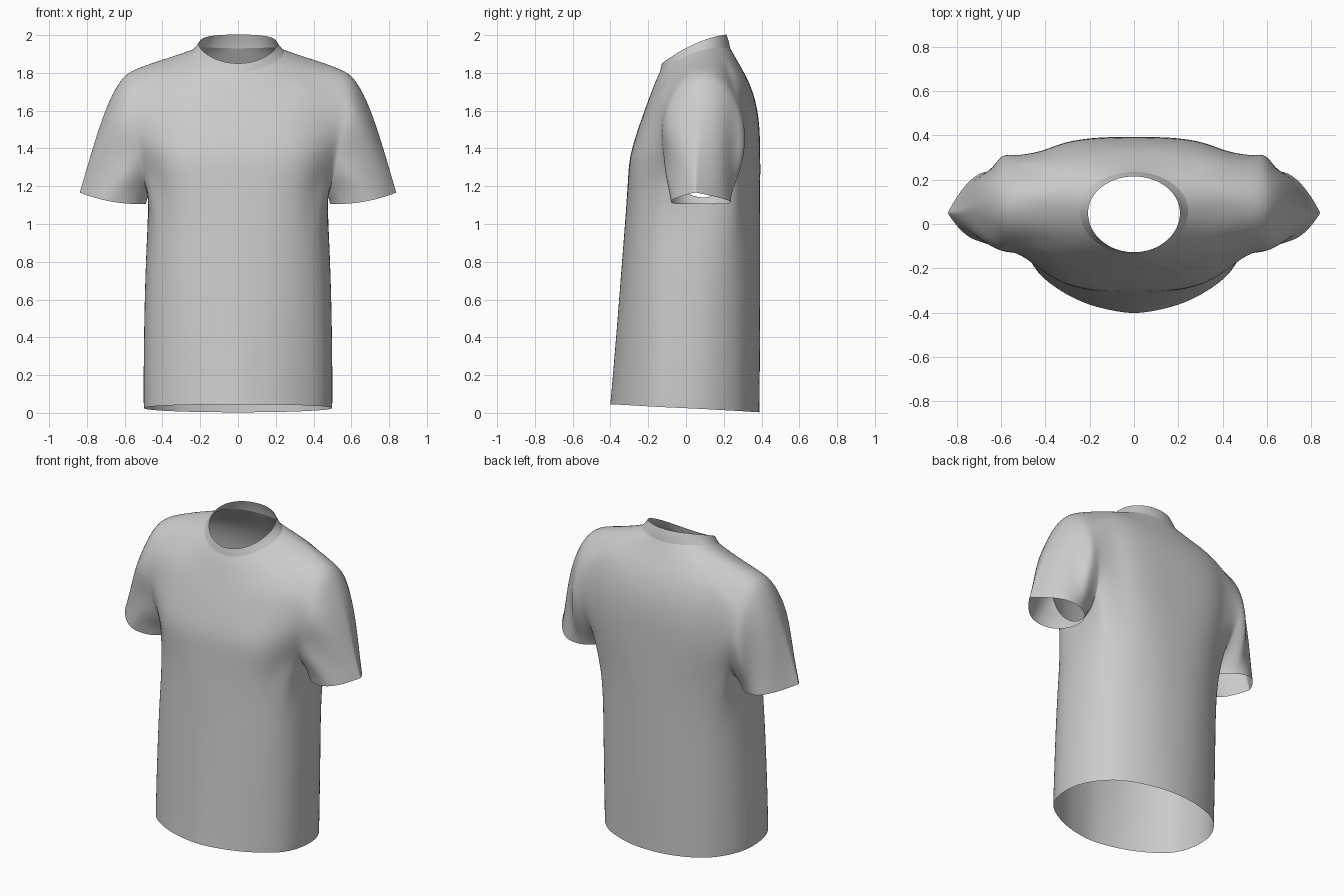
import bpy, bmesh, math
from mathutils import Vector

if "Cube" in bpy.data.objects:
    bpy.data.objects.remove(bpy.data.objects["Cube"])

N = 40          # columns around the body
HALF = 4        # armhole half width in columns
LOW, TOP = 5, 10  # rows bounding the armhole

# Rows: side x, y, z, front y, z, back y, z, front squareness, back squareness
ROWS = [
    (.500, .00, .025, -.372, .045, .390, .003, 2.35, 2.15),
    (.502, .00, .080, -.368, .095, .390, .065, 2.35, 2.15),
    (.500, .01, .400, -.350, .40, .394, .40, 2.4, 2.2),
    (.492, .03, .750, -.332, .75, .394, .75, 2.5, 2.25),
    (.480, .06, 1.00, -.319, 1.00, .394, 1.00, 2.6, 2.4),
    (.472, .08, 1.14, -.312, 1.15, .394, 1.15, 2.8, 2.6),
    (.490, .08, 1.28, -.307, 1.26, .394, 1.28, 3.0, 2.9),
    (.520, .08, 1.42, -.300, 1.35, .394, 1.42, 3.0, 3.0),
    (.550, .09, 1.56, -.272, 1.45, .388, 1.55, 2.7, 2.8),
    (.570, .09, 1.69, -.242, 1.54, .368, 1.66, 2.4, 2.5),
    (.575, .09, 1.80, -.213, 1.62, .335, 1.75, 2.2, 2.2),
    (.470, .09, 1.848, -.187, 1.69, .298, 1.82, 2.0, 2.0),
    (.340, .08, 1.880, -.160, 1.76, .260, 1.885, 2.0, 2.0),
    (.245, .06, 1.912, -.138, 1.805, .235, 1.93, 2.0, 2.0),
]
COLLAR = [ROWS[-1],
          (.222, .055, 1.935, -.133, 1.83, .228, 1.965, 2.0, 2.0),
          (.208, .05, 1.955, -.128, 1.850, .215, 2.003, 2.0, 2.0)]


def ring(r):
    sx, sy, sz, fy, fz, by, bz, fsq, bsq = r
    pts = []
    for i in range(N):
        a = 2 * math.pi * i / N
        c, s = math.cos(a), math.sin(a)
        e = 2 / (bsq if s > 0 else fsq)
        x = sx * math.copysign(abs(c) ** e, c)
        y = sy + ((by - sy) if s > 0 else (fy - sy)) * abs(s) ** e
        z = sz + (bz - fz) / 2 * s + ((bz + fz) / 2 - sz) * s * s
        # drape folds and a centre front ridge that fade out toward the chest
        fade = max(0, 1 - z / 1.2)
        y += .008 * fade * math.cos(8 * a) * abs(c * s)
        if s < 0:
            y -= .036 * fade * max(0, 1 - abs(x) / .28)
        pts.append(Vector((x, y, z)))
    return pts


def loft(bm, rows):
    grid = [[bm.verts.new(p) for p in ring(r)] for r in rows]
    for lo, hi in zip(grid, grid[1:]):
        for i in range(N):
            k = (i + 1) % N
            bm.faces.new((lo[i], lo[k], hi[k], hi[i]))
    return grid


def finish(bm, name):
    bmesh.ops.recalc_face_normals(bm, faces=bm.faces)
    for f in bm.faces:
        f.smooth = True
    me = bpy.data.meshes.new(name)
    bm.to_mesh(me)
    bm.free()
    ob = bpy.data.objects.new(name, me)
    bpy.context.collection.objects.link(ob)
    mod = ob.modifiers.new("smooth", 'SUBSURF')
    mod.levels = mod.render_levels = 2
    return ob


# Torso
bm = bmesh.new()
grid = loft(bm, ROWS)

for side in (1, -1):
    mid = 0 if side == 1 else N // 2

    def col(d):
        return (mid + d * side) % N

    # Armhole opening, rounded to an ellipse
    loop = [grid[LOW][col(d)] for d in range(0, HALF)]
    loop += [grid[j][col(HALF)] for j in range(LOW, TOP)]
    loop += [grid[TOP][col(d)] for d in range(HALF, -HALF, -1)]
    loop += [grid[j][col(-HALF)] for j in range(TOP, LOW, -1)]
    loop += [grid[LOW][col(d)] for d in range(-HALF, 0)]
    inner = [grid[j][col(d)] for j in range(LOW + 1, TOP)
             for d in range(1 - HALF, HALF)]
    bmesh.ops.delete(bm, geom=inner, context='VERTS')
    n = len(loop)
    angles = [-math.pi / 2 + 2 * math.pi * i / n for i in range(n)]
    for v, t in zip(loop, angles):
        u = math.sin(t)
        v.co = ((.527 + .053 * u) * side, .09 + .22 * math.cos(t), 1.475 + .335 * u)

    # Relax the torso around the armhole
    near = [grid[j][col(d)] for j in range(LOW - 1, TOP + 2)
            for d in range(-HALF - 2, HALF + 3)
            if j in (LOW - 1, TOP + 1) or abs(d) > HALF]
    bmesh.ops.smooth_vert(bm, verts=near, factor=.35,
                          use_axis_x=True, use_axis_y=True, use_axis_z=True)

    # Sleeve from armhole to a cuff pinched flat at its outer tip
    STEPS = 7
    prev = loop
    start = [v.co.copy() for v in loop]
    for j in range(1, STEPS + 1):
        f = j / STEPS
        cur = []
        for p0, t in zip(start, angles):
            u, c = math.sin(t), math.cos(t)
            pinch = abs(c) if u > 0 else 1
            p3 = Vector(((.6625 + .177 * u) * side,
                         .08 + .16 * c * pinch - .03 * max(u, 0),
                         1.137 + .03 * u - .02 * c * c))
            k = (p3 - p0).length / .68
            p1 = p0 + k * Vector((.11 * side, .03 * c, -.09))
            p2 = p3 + k * Vector((-.075 * side, .02 * c, .25))
            g = 1 - f
            p = g**3 * p0 + 3*g*g*f * p1 + 3*g*f*f * p2 + f**3 * p3
            # diagonal creases near the underarm
            w = .012 * math.sin(math.pi * f) * abs(c) * math.sin(5 * t + 5 * f)
            p += Vector((w * side, w * c, 0))
            cur.append(bm.verts.new(p))
        for i in range(n):
            k = (i + 1) % n
            bm.faces.new((prev[i], prev[k], cur[k], cur[i]))
        prev = cur

finish(bm, "shirt_body_and_sleeves")

# Neck band
bm = bmesh.new()
loft(bm, COLLAR)
finish(bm, "collar")
